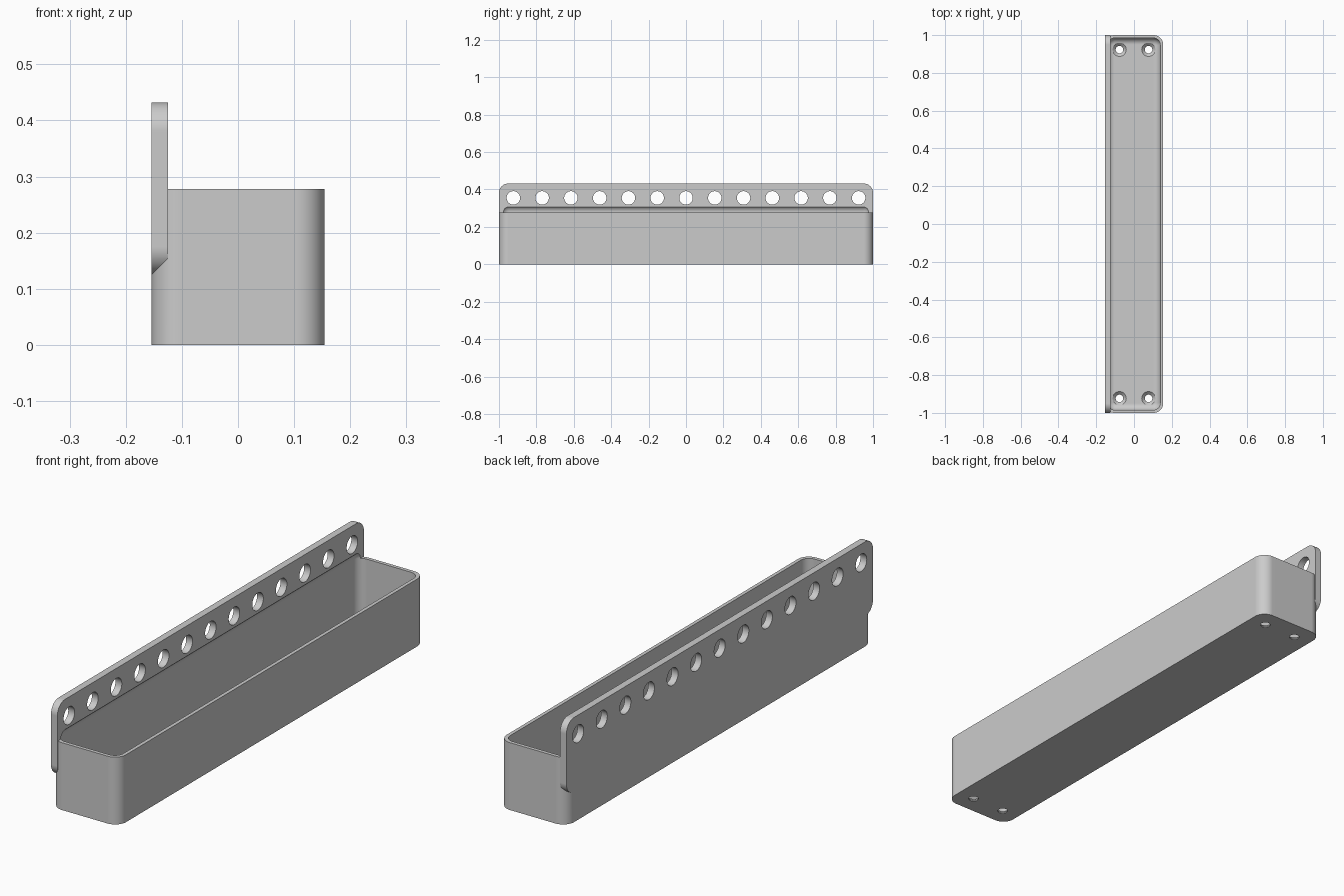
import bpy, bmesh, math

cube = bpy.data.objects.get("Cube")
if cube:
    bpy.data.objects.remove(cube, do_unlink=True)

HX, HY = 0.154, 1.0          # half width and half length
BOX_H, TOP = 0.278, 0.432    # tray rim and plate top
PLATE_T, PLATE_Z = 0.029, 0.125
WALL, FLOOR, R = 0.015, 0.02, 0.05
PITCH = 2 / 13

grey = bpy.data.materials.new("grey plastic")
grey.use_nodes = True
colour = (0.6, 0.6, 0.6, 1)
grey.diffuse_color = colour
grey.node_tree.nodes["Principled BSDF"].inputs["Base Color"].default_value = colour


def rounded_rect(hx, hy, r, steps=12):
    """Outline of a rectangle with rounded corners, counter-clockwise."""
    points = []
    for i, (sx, sy) in enumerate([(1, 1), (-1, 1), (-1, -1), (1, -1)]):
        for k in range(steps + 1):
            a = (i + k / steps) * math.pi / 2
            points.append((sx * (hx - r) + r * math.cos(a),
                           sy * (hy - r) + r * math.sin(a)))
    return points


def circle(r, cx=0, cy=0, steps=40):
    return [(cx + r * math.cos(2 * math.pi * k / steps),
             cy + r * math.sin(2 * math.pi * k / steps)) for k in range(steps)]


def add_loft(bm, rings, place=lambda u, v, w: (u, v, w)):
    """Closed solid through (outline, height) rings; place maps to space."""
    loops = [[bm.verts.new(place(u, v, w)) for u, v in pts] for pts, w in rings]
    n = len(loops[0])
    bm.faces.new(loops[0][::-1])
    bm.faces.new(loops[-1])
    for low, high in zip(loops, loops[1:]):
        for i in range(n):
            j = (i + 1) % n
            bm.faces.new((low[i], low[j], high[j], high[i]))


def make_object(name, bm):
    bmesh.ops.recalc_face_normals(bm, faces=bm.faces)
    mesh = bpy.data.meshes.new(name)
    bm.to_mesh(mesh)
    bm.free()
    mesh.materials.append(grey)
    obj = bpy.data.objects.new(name, mesh)
    bpy.context.collection.objects.link(obj)
    return obj


def combine(target, other, operation):
    """Apply a boolean and discard the helper."""
    other.hide_render = True
    mod = target.modifiers.new(operation.lower(), 'BOOLEAN')
    mod.operation, mod.object, mod.solver = operation, other, 'EXACT'
    bpy.context.view_layer.objects.active = target
    bpy.ops.object.modifier_apply(modifier=mod.name)
    bpy.data.objects.remove(other, do_unlink=True)


# Tray body
bm = bmesh.new()
outline = rounded_rect(HX, HY, R)
add_loft(bm, [(outline, 0), (outline, BOX_H)])
tray = make_object("mounting_tray", bm)

# Back plate, standing along the -x side
bm = bmesh.new()
mid, half = (TOP + PLATE_Z) / 2, (TOP - PLATE_Z) / 2
outline = rounded_rect(HY, half, R)
add_loft(bm, [(outline, -HX), (outline, -HX + PLATE_T)],
         lambda u, v, w: (w, u, mid + v))
combine(tray, make_object("back_plate", bm), 'UNION')

# Cavity with rounded floor and a rounded top that undercuts the plate
bm = bmesh.new()
fillet, steps = 0.035, 10
profile = []
for k in range(steps + 1):
    a = k / steps * math.pi / 2
    profile.append((fillet * (1 - math.sin(a)), FLOOR + fillet * (1 - math.cos(a))))
for k in range(steps + 1):
    a = k / steps * math.pi / 2
    profile.append((fillet * (1 - math.cos(a)), BOX_H + 0.001 + fillet * math.sin(a)))
add_loft(bm, [(rounded_rect(HX - WALL - i, HY - WALL - i, R - WALL + 0.003 - i), z)
              for i, z in profile])
combine(tray, make_object("cavity_cutter", bm), 'DIFFERENCE')

# Row of holes through the plate
bm = bmesh.new()
for k in range(-6, 7):
    hole = circle(0.036, k * PITCH, 0.355)
    add_loft(bm, [(hole, -HX - 0.05), (hole, -HX + PLATE_T + 0.05)],
             lambda u, v, w: (w, u, v))
combine(tray, make_object("plate_hole_cutter", bm), 'DIFFERENCE')

# Countersunk screw holes in the floor corners
bm = bmesh.new()
for sx in (-1, 1):
    for sy in (-6, 6):
        cx, cy = sx * PITCH / 2, sy * PITCH
        add_loft(bm, [(circle(r, cx, cy), z) for r, z in
                      [(0.02, -0.05), (0.02, 0.004), (0.036, FLOOR), (0.036, 0.1)]])
combine(tray, make_object("screw_hole_cutter", bm), 'DIFFERENCE')

# Smooth rounded edges, flat large faces
bpy.ops.object.select_all(action='DESELECT')
tray.select_set(True)
bpy.context.view_layer.objects.active = tray
bpy.ops.object.shade_smooth_by_angle(angle=math.radians(30))
weighted = tray.modifiers.new("flat_faces", 'WEIGHTED_NORMAL')
weighted.keep_sharp = True
